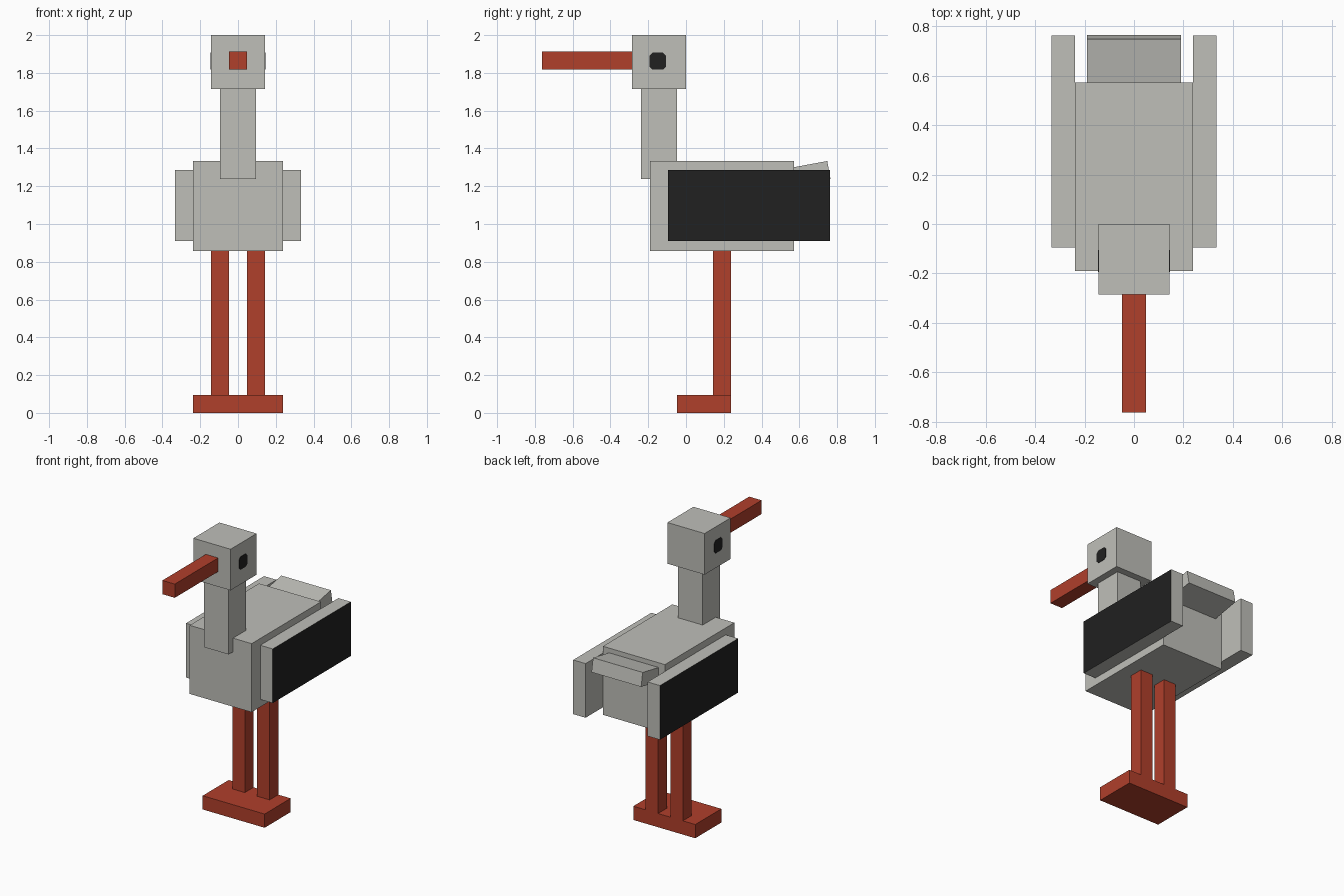
import bpy
import bmesh
import math
from mathutils import Matrix, Vector

default_cube = bpy.data.objects.get("Cube")
if default_cube:
    bpy.data.objects.remove(default_cube, do_unlink=True)

U = 2 / 21  # one modelling unit: the bird is 21 units tall


def material(name, color):
    mat = bpy.data.materials.new(name)
    mat.use_nodes = True
    mat.diffuse_color = (*color, 1)
    bsdf = mat.node_tree.nodes["Principled BSDF"]
    bsdf.inputs["Base Color"].default_value = (*color, 1)
    bsdf.inputs["Roughness"].default_value = 0.9
    return mat


grey = material("pale_grey", (0.52, 0.52, 0.485))
red = material("brick_red", (0.434, 0.05, 0.024))
black = material("black", (0.015, 0.015, 0.015))


def finish(name, bm, *mats):
    mesh = bpy.data.meshes.new(name)
    bmesh.ops.recalc_face_normals(bm, faces=bm.faces)
    bm.to_mesh(mesh)
    bm.free()
    for mat in mats:
        mesh.materials.append(mat)
    obj = bpy.data.objects.new(name, mesh)
    bpy.context.collection.objects.link(obj)
    return obj


def box_mesh(low, high):
    """Box between two corners given in modelling units."""
    low, high = Vector(low) * U, Vector(high) * U
    bm = bmesh.new()
    bmesh.ops.create_cube(bm, size=1)
    bmesh.ops.scale(bm, vec=high - low, verts=bm.verts)
    bmesh.ops.translate(bm, vec=(low + high) / 2, verts=bm.verts)
    return bm


def box(name, low, high, mat):
    return finish(name, box_mesh(low, high), mat)


# Body, neck, head and beak
box("body", (-2.5, -2, 9), (2.5, 6, 14), grey)
box("neck", (-1, -2.5, 13), (1, -0.5, 18), grey)
box("head", (-1.5, -3, 18), (1.5, 0, 21), grey)
box("beak", (-0.5, -8, 19.1), (0.5, -3, 20.1), red)

# Tail, tilted up about its top rear edge
tail = box_mesh((-2, -2.5, -1), (2, 0, 0), )
tilt = Matrix.Rotation(math.radians(10.5), 4, "X")
place = Matrix.Translation(Vector((0, 7.85, 14)) * U)
tail.transform(place @ tilt)
finish("tail", tail, grey)

# Feet share one slab
box("feet", (-2.5, -0.5, 0), (2.5, 2.5, 1), red)

for side, label in ((1, "left"), (-1, "right")):
    # Leg
    box(f"{label}_leg", (side - 0.5, 1.5, 1), (side + 0.5, 2.5, 9), red)

    # Wing with a black outer face
    wing_x = sorted((side * 2.5, side * 3.5))
    wing = finish(f"{label}_wing",
                  box_mesh((wing_x[0], -1, 9.55), (wing_x[1], 8, 13.5)),
                  grey, black)
    for face in wing.data.polygons:
        face.material_index = int(face.normal.x * side > 0.5)

    # Eye plate with clipped corners
    eye_x = sorted((side * 1.48, side * 1.53))
    eye = box_mesh((eye_x[0], -2.03, 19.08), (eye_x[1], -1.1, 20.02))
    long_edges = [e for e in eye.edges
                  if abs(e.verts[0].co.x - e.verts[1].co.x) > 0.001]
    bmesh.ops.bevel(eye, geom=long_edges, offset=0.016, segments=1,
                    affect="EDGES")
    finish(f"{label}_eye", eye, black)
